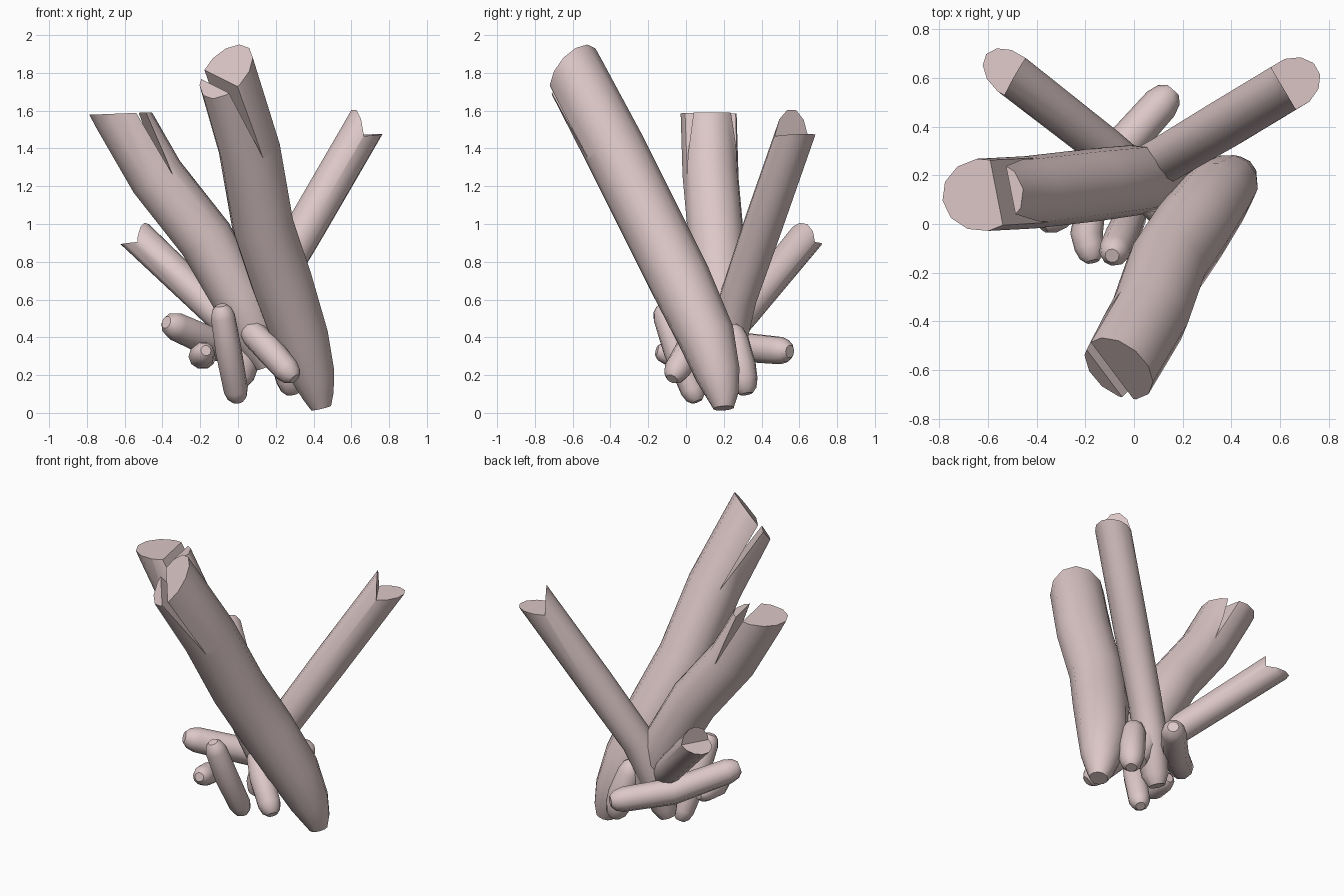
import bpy, bmesh, math
from mathutils import Vector

cube = bpy.data.objects.get("Cube")
if cube:
    bpy.data.objects.remove(cube, do_unlink=True)

bark = bpy.data.materials.new("pale_pink_wood")
bark.use_nodes = True
colour = (0.72, 0.57, 0.57, 1)
bark.diffuse_color = colour
bark.node_tree.nodes["Principled BSDF"].inputs["Base Color"].default_value = colour


def link(name, bm):
    bmesh.ops.recalc_face_normals(bm, faces=bm.faces[:])
    mesh = bpy.data.meshes.new(name)
    bm.to_mesh(mesh)
    bm.free()
    obj = bpy.data.objects.new(name, mesh)
    bpy.context.collection.objects.link(obj)
    mesh.materials.append(bark)
    return obj


def tube(points, radii, sides=12):
    """Closed tube of rings swept along a path without twisting."""
    bm = bmesh.new()
    pts = [Vector(p) for p in points]
    last = len(pts) - 1
    rings, prev, rot = [], None, None
    for i, (p, r) in enumerate(zip(pts, radii)):
        d = (pts[min(i + 1, last)] - pts[max(i - 1, 0)]).normalized()
        rot = prev.rotation_difference(d) @ rot if prev else d.to_track_quat('Z', 'Y')
        prev = d
        rings.append([bm.verts.new(p + rot @ Vector((r * math.cos(a), r * math.sin(a), 0)))
                      for a in (math.tau * k / sides for k in range(sides))])
    for a, b in zip(rings, rings[1:]):
        for k in range(sides):
            n = (k + 1) % sides
            bm.faces.new((a[k], a[n], b[n], b[k]))
    bm.faces.new(rings[0])
    bm.faces.new(rings[-1])
    return bm


def cut_end(bm, point, normal):
    """Saw off everything beyond a plane and close the cut."""
    geom = bm.verts[:] + bm.edges[:] + bm.faces[:]
    res = bmesh.ops.bisect_plane(bm, geom=geom, plane_co=point, plane_no=normal, clear_outer=True)
    edges = [e for e in res["geom_cut"] if isinstance(e, bmesh.types.BMEdge)]
    bmesh.ops.contextual_create(bm, geom=edges)


def carve(obj, apex, line, side_a, side_b):
    """Remove a wedge whose apex edge runs along line and opens between two sides."""
    apex, line, a, b = map(Vector, (apex, line, side_a, side_b))
    bm = bmesh.new()
    profile = [apex, apex + a, apex + a + b, apex + b]
    near = [bm.verts.new(p - line) for p in profile]
    far = [bm.verts.new(p + line) for p in profile]
    bm.faces.new(near)
    bm.faces.new(far)
    for k in range(4):
        n = (k + 1) % 4
        bm.faces.new((near[k], near[n], far[n], far[k]))
    cutter = link("wedge_cutter", bm)
    cutter.hide_render = True
    mod = obj.modifiers.new("notch", 'BOOLEAN')
    mod.operation, mod.solver, mod.object = 'DIFFERENCE', 'EXACT', cutter
    bpy.context.view_layer.update()
    result = bpy.data.meshes.new_from_object(obj.evaluated_get(bpy.context.evaluated_depsgraph_get()))
    obj.modifiers.clear()
    obj.data = result
    bpy.data.objects.remove(cutter, do_unlink=True)


def split(obj, apex, line, along, gap):
    """Narrow crack opening towards the end of a log."""
    line, along = Vector(line), Vector(along)
    w = line.cross(along).normalized() * gap
    carve(obj, apex, line, (along + w) * 1.6, (along - w) * 1.6)


def finish(obj):
    bpy.ops.object.select_all(action='DESELECT')
    obj.select_set(True)
    bpy.context.view_layer.objects.active = obj
    bpy.ops.object.shade_smooth_by_angle(angle=math.radians(42))


# Large front log with a slanted, cracked top
bm = tube([(.44, .2, .025), (.425, .195, .09), (.395, .17, .2), (.33, .11, .4), (.23, -.03, .7),
           (.13, -.18, 1.0), (.06, -.38, 1.4), (-.06, -.59, 1.8), (-.2, -.84, 2.25)],
          [.055, .085, .12, .152, .165, .165, .165, .16, .16])
cut_end(bm, (0, -.47, 2.0), (-.047, -.054, .05))
large_log = link("large_front_log", bm)
split(large_log, (.03, -.38, 1.4), (.36, -.48, -.18), (-.14, -.22, .35), .025)

# Medium side log with a level, cracked top
bm = tube([(.16, .2, .25), (.1, .19, .4), (0, .18, .62), (-.17, .16, .92),
           (-.43, .13, 1.25), (-.62, .12, 1.58), (-.79, .11, 1.9)],
          [.07, .13, .145, .15, .15, .15, .15])
cut_end(bm, (-.62, .12, 1.585), (-.04, 0, 1))
side_log = link("medium_side_log", bm)
split(side_log, (-.37, .13, 1.26), (.1, -.5, 0), (-.17, 0, .34), .028)

# Slim rear log with a stepped top
slim_log = link("slim_rear_log", tube(
    [(-.01, .2, .14), (.01, .205, .2), (.08, .24, .45), (.15, .28, .62), (.37, .41, 1.0),
     (.66, .585, 1.5), (.9, .73, 1.92)], [.05, .08, .1, .1, .105, .105, .105]))
carve(slim_log, (.61, .565, 1.465), (.18, -.306, 0), (.6, .35, .05), (0, 0, .7))

# Short rear log with a stepped top
short_log = link("short_rear_log", tube(
    [(.02, .2, .4), (-.02, .235, .44), (-.12, .315, .54), (-.53, .635, .93), (-.82, .86, 1.2)],
    [.05, .08, .085, .09, .09]))
carve(short_log, (-.475, .63, .905), (-.16, -.28, 0), (-.6, .343, -.06), (-.02, .01, .6))


def stick(name, start, mid, end, r):
    """Small branch with rounded ends."""
    a, m, b = Vector(start), Vector(mid), Vector(end)
    da, db = (a - m).normalized() * r, (b - m).normalized() * r
    return link(name, tube([a, a - da * .35, a - da, m, b - db, b - db * .35, b],
                           [r * .45, r * .8, r, r * 1.08, r, r * .8, r * .45], 10))


# Kindling sticks around the base
sticks = [
    stick("long_cross_stick", (.16, .55, .325), (-.09, .27, .35), (-.38, -.01, .48), .075),
    stick("upright_front_stick", (-.09, -.13, .57), (-.05, -.05, .33), (.0, .06, .06), .065),
    stick("slanted_front_stick", (.30, -.075, .18), (.16, .02, .34), (.04, .13, .46), .07),
    stick("stubby_front_stick", (-.17, -.155, .33), (-.195, -.04, .3), (-.17, .12, .29), .062),
    stick("rear_prop_stick", (.29, .32, .1), (.26, .29, .25), (.2, .24, .46), .075),
]

for obj in [large_log, side_log, slim_log, short_log] + sticks:
    finish(obj)
